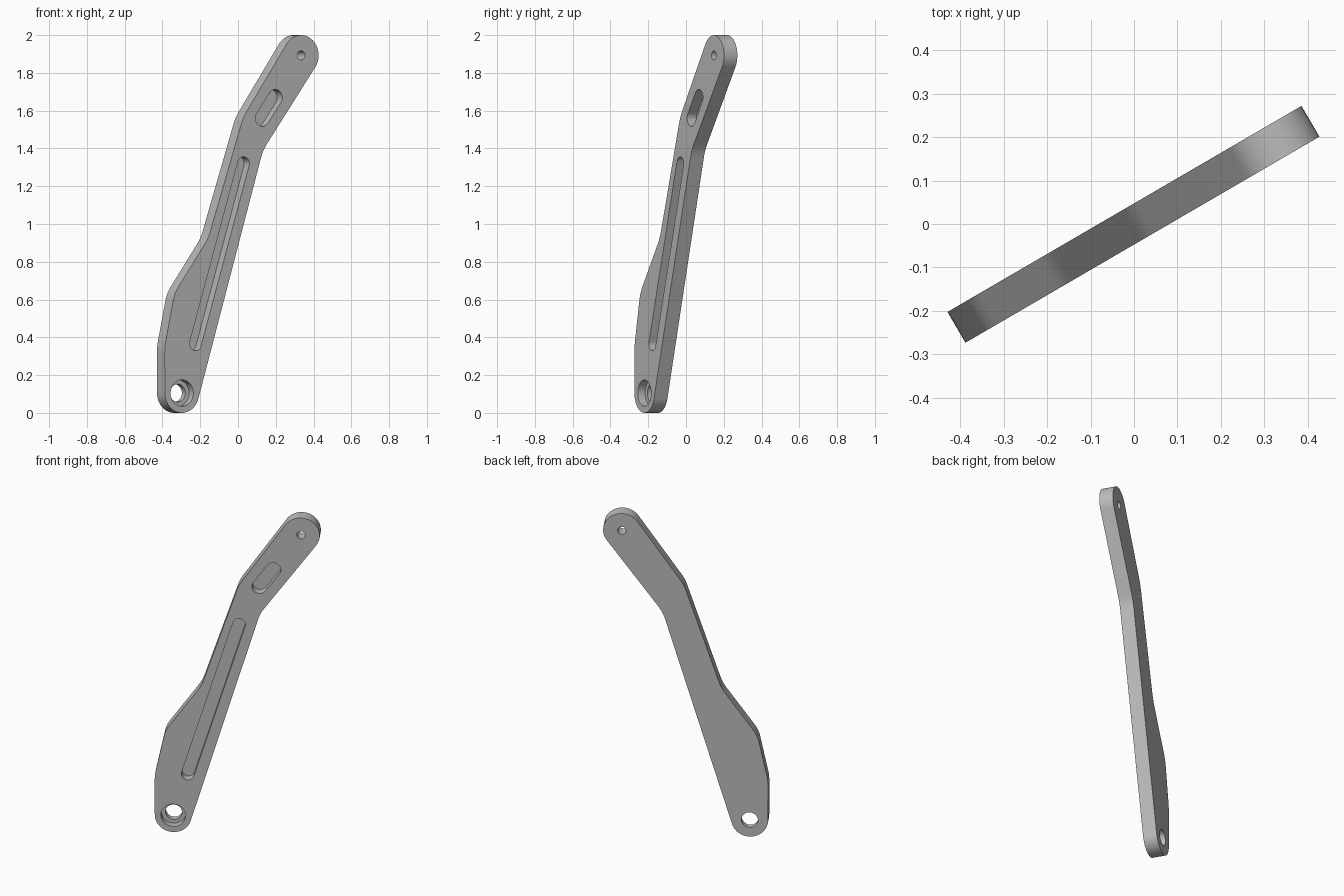
import bpy, bmesh, math
from mathutils import Vector

cube = bpy.data.objects.get("Cube")
if cube:
    bpy.data.objects.remove(cube, do_unlink=True)

HALF = 0.041          # half the plate thickness
TURN = math.radians(30.2)

metal = bpy.data.materials.new("grey metal")
metal.use_nodes = True
grey = (0.5, 0.5, 0.5, 1)
metal.diffuse_color = grey
metal.node_tree.nodes["Principled BSDF"].inputs["Base Color"].default_value = grey


def prism(name, outline, y0, y1):
    """Extrude an (x, z) outline from depth y0 to y1."""
    bm = bmesh.new()
    face = bm.faces.new([bm.verts.new((p[0], y0, p[1])) for p in outline])
    ext = bmesh.ops.extrude_face_region(bm, geom=[face])
    moved = [v for v in ext["geom"] if isinstance(v, bmesh.types.BMVert)]
    bmesh.ops.translate(bm, verts=moved, vec=(0, y1 - y0, 0))
    bmesh.ops.recalc_face_normals(bm, faces=bm.faces)
    mesh = bpy.data.meshes.new(name)
    bm.to_mesh(mesh)
    bm.free()
    mesh.materials.append(metal)
    obj = bpy.data.objects.new(name, mesh)
    bpy.context.collection.objects.link(obj)
    return obj


def arc(c, r, a0, a1, n=24):
    """Points on a circle from angle a0 to a1, both included."""
    return [Vector((c[0] + r * math.cos(a0 + (a1 - a0) * i / n),
                    c[1] + r * math.sin(a0 + (a1 - a0) * i / n))) for i in range(n + 1)]


def slot(a, b, r):
    """Round-ended slot between two centres."""
    d = Vector(b) - Vector(a)
    t = math.atan2(d.y, d.x)
    q = math.pi / 2
    return arc(b, r, t - q, t + q) + arc(a, r, t + q, t + 3 * q)


def circle(c, r):
    return arc(c, r, 0, 2 * math.pi, 48)[:-1]


def tangent_angle(p, c, r, side):
    """Angle on circle c where the line from p touches it."""
    d = Vector(p) - Vector(c)
    return math.atan2(d.y, d.x) + side * math.acos(r / d.length)


def fillet(prev, p, nxt, cut=0.04, n=6):
    """Soften corner p with a quadratic curve."""
    p = Vector(p)
    a = p + (Vector(prev) - p).normalized() * cut
    b = p + (Vector(nxt) - p).normalized() * cut
    return [a * (1 - t) ** 2 + p * 2 * t * (1 - t) + b * t ** 2
            for t in (i / n for i in range(n + 1))]


# Arm outline: two round ends joined by softened corners
low, low_r = (-0.367, 0.105), 0.105
top, top_r = (0.363, 1.893), 0.107
elbow = (0.129, 1.39)
left_side = [(0.008, 1.565), (-0.205, 0.925), (-0.412, 0.635), (-0.473, 0.35)]

top_arc = arc(top, top_r, tangent_angle(elbow, top, top_r, 1),
              tangent_angle(left_side[0], top, top_r, -1) + 2 * math.pi)
low_arc = arc(low, low_r, tangent_angle(left_side[-1], low, low_r, 1),
              tangent_angle(elbow, low, low_r, -1) + 2 * math.pi)


def forward(pts, c, r, a0, a1):
    """Rebuild an arc so that it sweeps less than one full turn."""
    sweep = (a1 - a0) % (2 * math.pi)
    return arc(c, r, a0, a0 + sweep)


top_arc = forward(top_arc, top, top_r, tangent_angle(elbow, top, top_r, 1),
                  tangent_angle(left_side[0], top, top_r, -1))
low_arc = forward(low_arc, low, low_r, tangent_angle(left_side[-1], low, low_r, 1),
                  tangent_angle(elbow, low, low_r, -1))

outline = fillet(low_arc[-1], elbow, top_arc[0]) + top_arc
chain = [top_arc[-1]] + left_side + [low_arc[0]]
for i in range(1, len(chain) - 1):
    outline += fillet(chain[i - 1], chain[i], chain[i + 1])
outline += low_arc

arm = prism("bracket_arm", outline, -HALF, HALF)

# Front pockets and through holes
pocket = -HALF + 0.055
cutters = [
    prism("long_slot", slot((-0.284, 0.366), (0.010, 1.32), 0.036), -0.1, pocket),
    prism("short_slot", slot((0.126, 1.56), (0.205, 1.669), 0.043), -0.1, pocket),
    prism("counterbore", circle(low, 0.07), -0.1, -HALF + 0.045),
    prism("lower_hole", circle(low, 0.047), -0.1, 0.1),
    prism("upper_hole", circle(top, 0.024), -0.1, 0.1),
]
bpy.ops.object.select_all(action="DESELECT")
bpy.context.view_layer.objects.active = arm
arm.select_set(True)
for cutter in cutters:
    mod = arm.modifiers.new(cutter.name, "BOOLEAN")
    mod.operation = "DIFFERENCE"
    mod.solver = "EXACT"
    mod.object = cutter
    bpy.ops.object.modifier_apply(modifier=mod.name)
    bpy.data.objects.remove(cutter, do_unlink=True)

bpy.ops.object.shade_smooth_by_angle(angle=math.radians(30))
arm.rotation_euler.z = TURN
